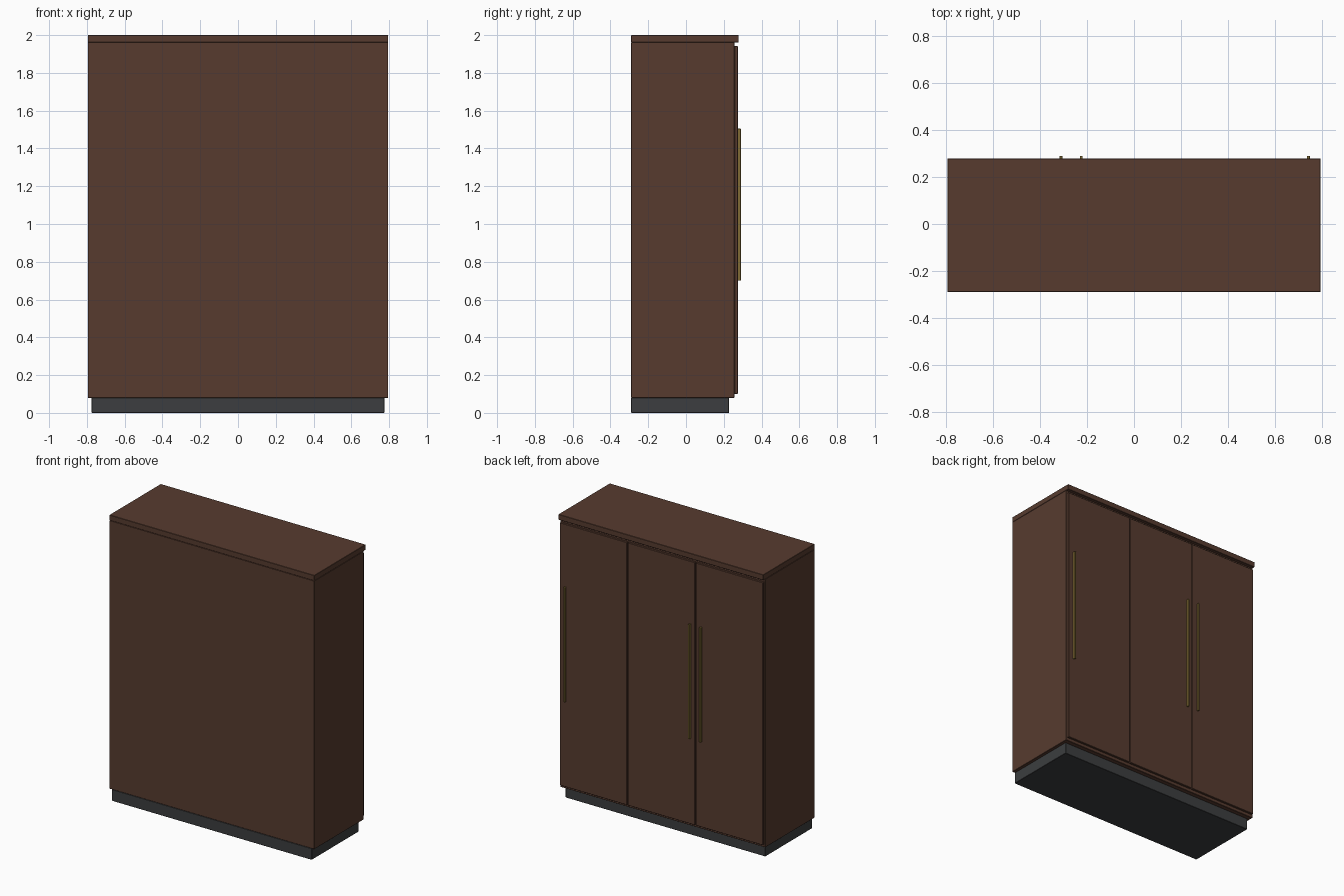
import bpy

if "Cube" in bpy.data.objects:
    bpy.data.objects.remove(bpy.data.objects["Cube"])


def material(name, rgb):
    m = bpy.data.materials.new(name)
    m.diffuse_color = (*rgb, 1)
    m.use_nodes = True
    m.node_tree.nodes["Principled BSDF"].inputs["Base Color"].default_value = m.diffuse_color
    return m


WOOD = material("brown_wood", (0.095, 0.044, 0.028))
DARK = material("dark_grey", (0.045, 0.048, 0.05))
BRASS = material("brass", (0.22, 0.15, 0.035))


def box(name, x, y, z, mat, bevel=0.002):
    """Box from (min, max) ranges, with a tiny chamfer on the edges."""
    bpy.ops.mesh.primitive_cube_add(
        size=1, location=[(a + b) / 2 for a, b in (x, y, z)])
    ob = bpy.context.object
    ob.name = name
    ob.scale = [b - a for a, b in (x, y, z)]
    bpy.ops.object.transform_apply(location=False, rotation=False, scale=True)
    ob.data.materials.append(mat)
    mod = ob.modifiers.new("chamfer", 'BEVEL')
    mod.width = bevel
    mod.segments = 1
    return ob


W = 0.795        # half width
BACK = -0.29     # flat rear side

# Recessed plinth, cabinet body and overhanging top
box("plinth", (-0.775, 0.775), (BACK, 0.228), (0, 0.08), DARK)
box("cabinet_body", (-W, W), (BACK, 0.257), (0.08, 1.962), WOOD)
box("top_panel", (-W, W), (BACK, 0.279), (1.962, 2.0), WOOD)

# Three doors on the +y side with narrow gaps, each with a long bar handle
pitch = 0.527
handle_x = (-0.311, -0.225, 0.743)
for i, hx in enumerate(handle_x):
    cx = (i - 1) * pitch
    half = pitch / 2 - 0.003
    box(f"door_{i + 1}", (cx - half, cx + half), (0.257, 0.274),
        (0.10, 1.942), WOOD)
    box(f"handle_{i + 1}", (hx - 0.006, hx + 0.006), (0.274, 0.29),
        (0.70, 1.505), BRASS, 0.001)
